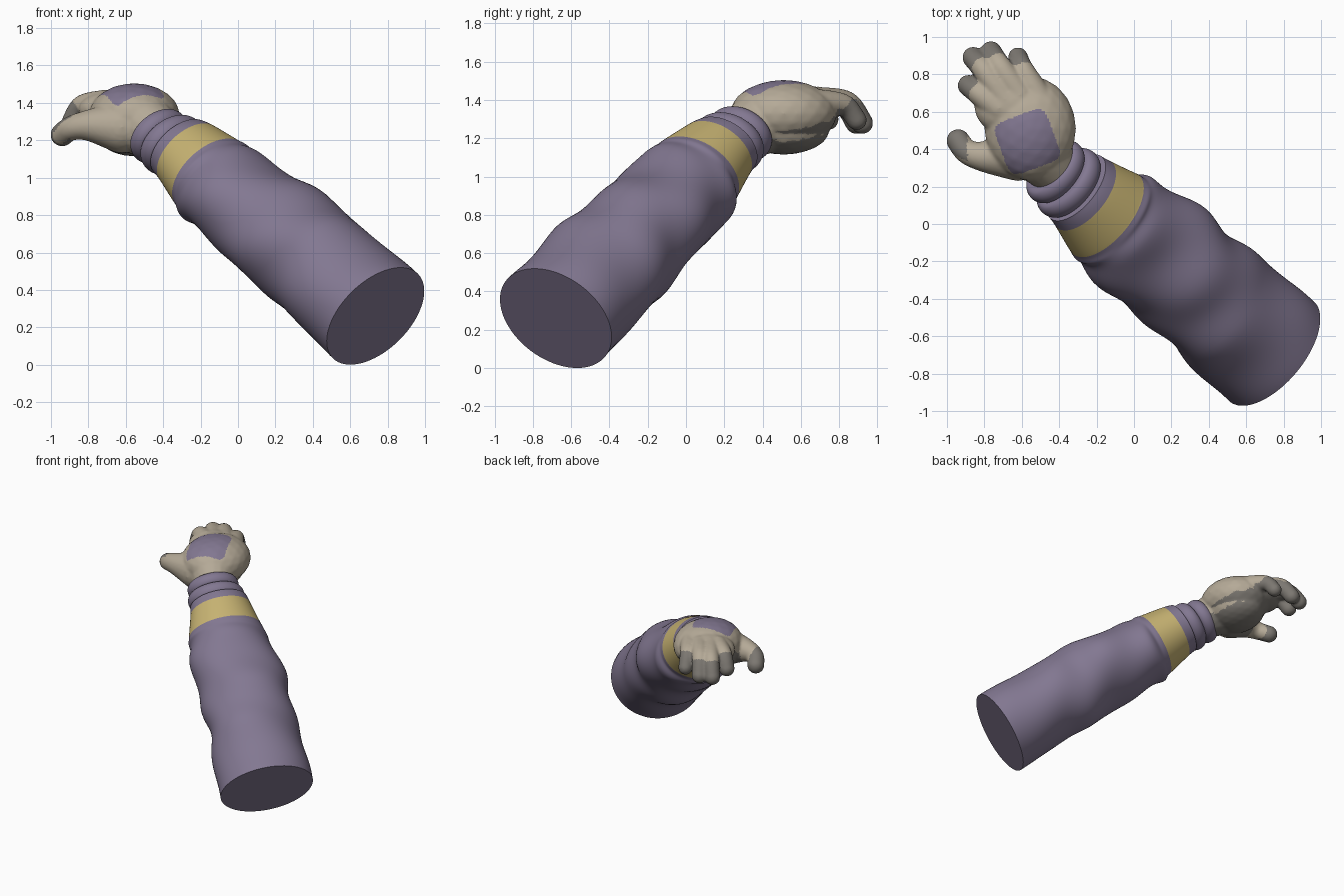
import bpy, bmesh, math
from mathutils import Vector, Matrix

if "Cube" in bpy.data.objects:
    bpy.data.objects.remove(bpy.data.objects["Cube"])


def make_material(name, rgb):
    mat = bpy.data.materials.new(name)
    mat.use_nodes = True
    mat.diffuse_color = (*rgb, 1)
    mat.node_tree.nodes["Principled BSDF"].inputs["Base Color"].default_value = (*rgb, 1)
    return mat


PURPLE = make_material("purple cloth", (0.225, 0.187, 0.285))
YELLOW = make_material("yellow band", (0.57, 0.45, 0.17))
TAN = make_material("tan glove", (0.46, 0.40, 0.31))
GREY = make_material("grey grip", (0.20, 0.185, 0.165))


def finish(obj, mats):
    for mat in mats:
        obj.data.materials.append(mat)
    bpy.ops.object.select_all(action="DESELECT")
    obj.select_set(True)
    bpy.context.view_layer.objects.active = obj
    bpy.ops.object.shade_smooth_by_angle(angle=math.radians(50))


def new_object(name, bm):
    mesh = bpy.data.meshes.new(name)
    bm.to_mesh(mesh)
    bm.free()
    obj = bpy.data.objects.new(name, mesh)
    bpy.context.collection.objects.link(obj)
    return obj


# Arm frame: along the arm, sideways (level) and upward across it
AXIS = Vector((-0.64, 0.53, 0.56)).normalized()
SIDE = AXIS.cross(Vector((0, 0, 1))).normalized()
UP = SIDE.cross(AXIS)
SIDES = 72


def spline(points, t):
    """Catmull-Rom through tuples; whole numbers of t hit the points."""
    i = min(int(t), len(points) - 2)
    f = t - i
    p = [points[max(0, min(len(points) - 1, i + k))] for k in (-1, 0, 1, 2)]
    return [0.5 * (2 * b + (c - a) * f + (2 * a - 5 * b + 4 * c - d) * f ** 2
                   + (3 * b - a - 3 * c + d) * f ** 3) for a, b, c, d in zip(*p)]


def loft(name, stations, steps, mats, wrinkle=None, band=None):
    bm = bmesh.new()
    rings = []
    total = (len(stations) - 1) * steps
    for r in range(total + 1):
        t = r / steps
        x, y, z, wide, tall = spline(stations, t)
        ring = []
        for s in range(SIDES):
            a = math.tau * s / SIDES
            k = 1 + (wrinkle(t, a) if wrinkle else 0)
            ring.append(bm.verts.new(Vector((x, y, z))
                        + SIDE * wide * k * math.cos(a) + UP * tall * k * math.sin(a)))
        rings.append(ring)
    for r in range(total):
        for s in range(SIDES):
            n = (s + 1) % SIDES
            face = bm.faces.new((rings[r][s], rings[r][n], rings[r + 1][n], rings[r + 1][s]))
            if band and band[0] <= r / steps < band[1]:
                face.material_index = 1
    bm.faces.new(rings[0])
    bm.faces.new(rings[-1])
    bmesh.ops.recalc_face_normals(bm, faces=bm.faces)
    obj = new_object(name, bm)
    finish(obj, mats)
    return obj


# Sleeve with soft folds and a coloured band
def folds(t, a):
    fade = min(1, t) * min(1, max(0, 4 - t))
    return fade * (0.030 * math.sin(2 * a + 3.2 * t) + 0.022 * math.sin(3 * a - 5.5 * t + 1)
                   + 0.022 * math.sin(6.5 * t + a))


sleeve_stations = [
    (0.735, -0.68, 0.26, 0.35, 0.313),
    (0.45, -0.43, 0.52, 0.335, 0.30),
    (0.20, -0.215, 0.735, 0.33, 0.28),
    (-0.07, -0.01, 0.94, 0.303, 0.255),
    (-0.15, 0.05, 1.015, 0.275, 0.235),
    (-0.265, 0.155, 1.125, 0.228, 0.20),
    (-0.31, 0.195, 1.16, 0.215, 0.185),
]
loft("sleeve", sleeve_stations, 14, [PURPLE, YELLOW], folds, (4, 5))


# Two padded cuff rings, each a rounded roll around the wrist
def cuff_ring(name, centre, wide, tall, half):
    stations = []
    for i in range(9):
        a = math.pi * (i / 8 - 0.5)
        p = Vector(centre) + AXIS * half * math.sin(a)
        inset = 0.04 * (1 - math.cos(a))
        stations.append((*p, wide - inset, tall - inset))
    loft(name, stations, 2, [PURPLE])


cuff_ring("lower_cuff_ring", (-0.35, 0.22, 1.175), 0.212, 0.18, 0.055)
cuff_ring("upper_cuff_ring", (-0.42, 0.28, 1.22), 0.192, 0.165, 0.052)

# Gloved hand: overlapping rounded masses fused into one skin
hand_bm = bmesh.new()


def blob(centre, radii):
    bmesh.ops.create_icosphere(hand_bm, subdivisions=3, radius=1,
                               matrix=Matrix.Translation(centre) @ Matrix.Diagonal((*radii, 1)))


def limb(joints, steps=10):
    for i in range((len(joints) - 1) * steps + 1):
        x, y, z, r = spline(joints, i / steps)
        blob((x, y, z), (r, r, r))


blob((-0.555, 0.51, 1.33), (0.245, 0.28, 0.175))   # back of hand
blob((-0.56, 0.51, 1.245), (0.20, 0.24, 0.13))     # palm pad
blob((-0.635, 0.63, 1.365), (0.22, 0.17, 0.11))    # knuckles
limb([(-0.40, 0.27, 1.21, 0.13), (-0.49, 0.37, 1.27, 0.165)])

thumb = [(-0.62, 0.37, 1.27, 0.14), (-0.79, 0.36, 1.28, 0.085),
         (-0.89, 0.385, 1.265, 0.066), (-0.94, 0.445, 1.23, 0.063)]
fingers = [
    [(-0.72, 0.62, 1.39, 0.08), (-0.83, 0.70, 1.38, 0.063), (-0.885, 0.74, 1.30, 0.058)],
    [(-0.69, 0.67, 1.39, 0.08), (-0.80, 0.82, 1.38, 0.062), (-0.86, 0.89, 1.28, 0.058)],
    [(-0.61, 0.69, 1.39, 0.08), (-0.715, 0.84, 1.385, 0.062), (-0.765, 0.92, 1.28, 0.058)],
    [(-0.51, 0.67, 1.38, 0.08), (-0.59, 0.82, 1.375, 0.058), (-0.62, 0.892, 1.295, 0.053)],
]
for path in [thumb] + fingers:
    limb(path)

source = new_object("hand_source", hand_bm)
fuse = source.modifiers.new("fuse", "REMESH")
fuse.mode = "VOXEL"
fuse.voxel_size = 0.01
soften = source.modifiers.new("soften", "SMOOTH")
soften.factor = 0.5
soften.iterations = 5
graph = bpy.context.evaluated_depsgraph_get()
hand_mesh = bpy.data.meshes.new_from_object(source.evaluated_get(graph))
bpy.data.objects.remove(source)
hand = bpy.data.objects.new("gloved_hand", hand_mesh)
bpy.context.collection.objects.link(hand)
finish(hand, [TAN, PURPLE, GREY])

# Glove colours: patch on the back, grips on the palm and fingertips
tips = [Vector(f[-1][:3]) for f in fingers]
turn = Matrix.Rotation(math.radians(-20), 2)
grip_side = Vector((0.3, -0.3, 1))
for face in hand_mesh.polygons:
    c, n = face.center, face.normal
    u, v = turn @ Vector((c.x + 0.57, c.y - 0.44))
    if n.z > 0.2 and (u / 0.148) ** 6 + (v / 0.148) ** 6 < 1:
        face.material_index = 1
    elif c.x < -0.89 and c.y < 0.56 and n.y > -0.5:
        face.material_index = 2
    elif any((c - t).length < 0.125 for t in tips):
        face.material_index = 2
    elif n.dot(grip_side) < -0.4 and c.y > 0.34 and c.x > -0.8:
        face.material_index = 2
    else:
        face.material_index = 0
